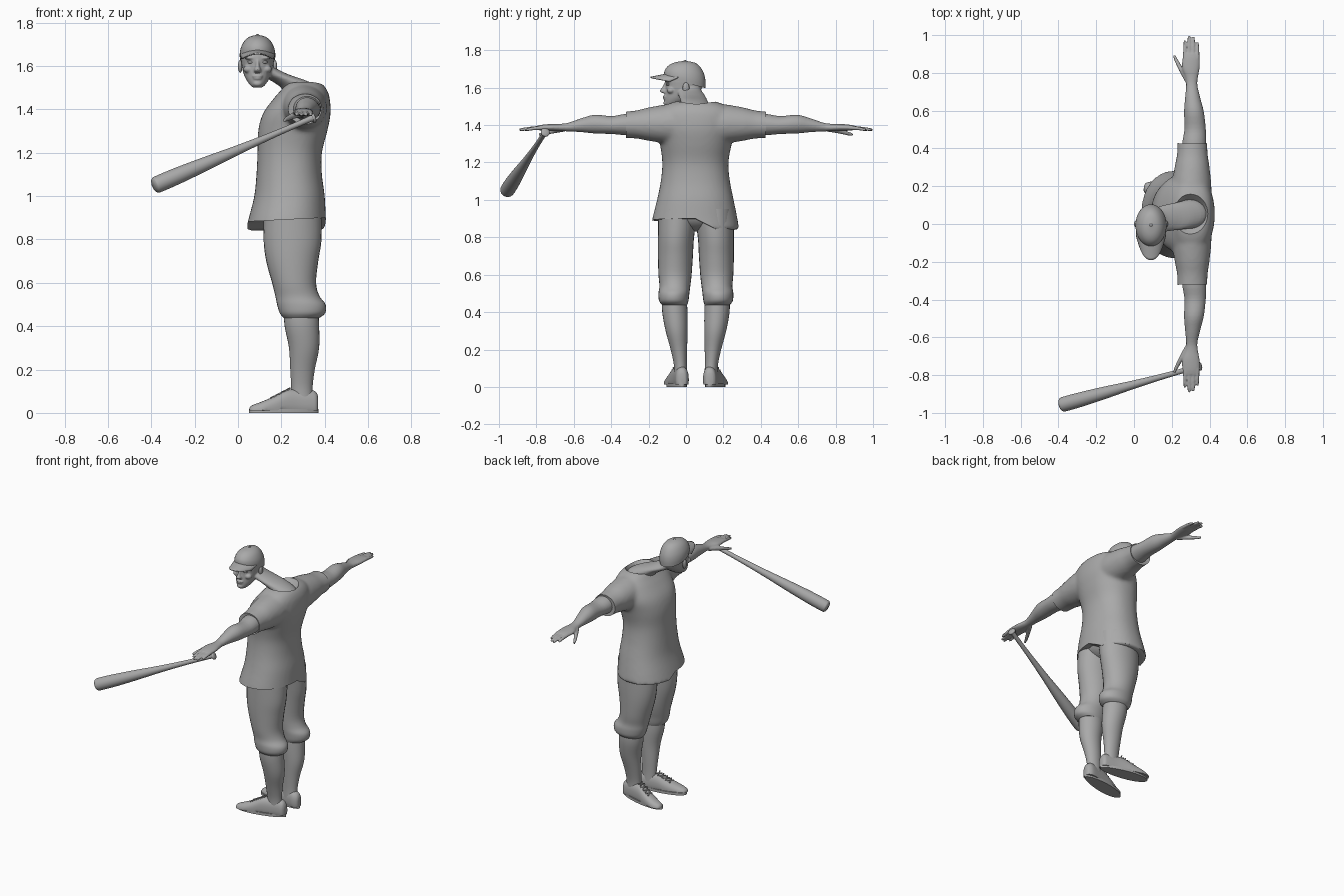
import bpy, bmesh, math
from mathutils import Vector

if "Cube" in bpy.data.objects:
    bpy.data.objects.remove(bpy.data.objects["Cube"])

MID = 0.053  # the body's own plane of symmetry, across y
grey = bpy.data.materials.new("plain grey")
grey.use_nodes = True
grey.diffuse_color = (0.4, 0.4, 0.4, 1)
grey.node_tree.nodes["Principled BSDF"].inputs["Base Color"].default_value = grey.diffuse_color


def select(objs):
    bpy.ops.object.select_all(action='DESELECT')
    for o in objs:
        o.select_set(True)
    bpy.context.view_layer.objects.active = objs[0]


def finish(name, bm, angle=40):
    bmesh.ops.recalc_face_normals(bm, faces=bm.faces)
    mesh = bpy.data.meshes.new(name)
    bm.to_mesh(mesh)
    bm.free()
    mesh.materials.append(grey)
    ob = bpy.data.objects.new(name, mesh)
    bpy.context.collection.objects.link(ob)
    select([ob])
    bpy.ops.object.shade_smooth_by_angle(angle=math.radians(angle))
    return ob


def spline(rows, steps):
    """Smooth rows of numbers with a Catmull-Rom curve."""
    out = []
    for i in range(len(rows) - 1):
        a, b, c, d = (rows[max(0, min(len(rows) - 1, i + k))] for k in (-1, 0, 1, 2))
        for s in range(steps):
            t = s / steps
            out.append([q + t / 2 * (r - p + t * (2 * p - 5 * q + 4 * r - w + t * (3 * (q - r) + w - p)))
                        for p, q, r, w in zip(a, b, c, d)])
    return out + [list(rows[-1])]


def loft(name, axis, rings, side=0, n=28, steps=4, power=1.0, bend=None):
    """Rings are (position, low, high, low, high) on the two other axes.
    A side of 1 or -1 measures y outward from the body's middle."""
    bm = bmesh.new()
    others = [k for k in range(3) if k != axis]
    loops = []
    for pos, a0, a1, b0, b1 in spline(rings, steps):
        loop = []
        for k in range(n):
            t = math.tau * k / n
            c, s = math.cos(t), math.sin(t)
            p = Vector()
            p[axis] = pos
            p[others[0]] = (a0 + a1) / 2 + (a1 - a0) / 2 * math.copysign(abs(c) ** power, c)
            p[others[1]] = (b0 + b1) / 2 + (b1 - b0) / 2 * math.copysign(abs(s) ** power, s)
            if side:
                p.y = MID + side * p.y
            if bend:
                bend(p)
            loop.append(bm.verts.new(p))
        loops.append(loop)
    for u, v in zip(loops, loops[1:]):
        for k in range(n):
            bm.faces.new((u[k], u[(k + 1) % n], v[(k + 1) % n], v[k]))
    bm.faces.new(loops[0])
    bm.faces.new(loops[-1])
    return finish(name, bm)


def ball(name, centre, radii):
    bm = bmesh.new()
    bmesh.ops.create_uvsphere(bm, u_segments=20, v_segments=12, radius=1)
    bmesh.ops.scale(bm, vec=radii, verts=bm.verts)
    bmesh.ops.translate(bm, vec=centre, verts=bm.verts)
    return finish(name, bm)


def tube(name, p, q, radius):
    p, q = Vector(p), Vector(q)
    ob = loft(name, 2, [(z, -radius, radius, -radius, radius) for z in (0, (q - p).length)], n=8, steps=1)
    ob.location = p
    ob.rotation_euler = (q - p).to_track_quat('Z', 'Y').to_euler()
    return ob


def fuse(parts, voxel, smooth):
    """Melt overlapping parts into one smooth skin."""
    select(parts)
    bpy.ops.object.join()
    ob = parts[0]
    mod = ob.modifiers.new("melt", 'REMESH')
    mod.mode, mod.voxel_size, mod.use_smooth_shade = 'VOXEL', voxel, True
    mod = ob.modifiers.new("soften", 'SMOOTH')
    mod.factor, mod.iterations = 0.5, smooth
    for m in list(ob.modifiers):
        bpy.ops.object.modifier_apply(modifier=m.name)
    return ob


def cut(ob, cutter):
    mod = ob.modifiers.new("cut", 'BOOLEAN')
    mod.operation, mod.object = 'DIFFERENCE', cutter
    select([ob])
    bpy.ops.object.modifier_apply(modifier=mod.name)
    bpy.data.objects.remove(cutter)


# Shirt: torso and sleeves melted together, then trimmed at hem, cuffs and neckline
shirt = [loft("shirt", 2, [
    (.84, .035, .41, -.19, .285), (.90, .05, .405, -.18, .275), (1.0, .075, .4, -.155, .255),
    (1.1, .085, .387, -.135, .235), (1.2, .09, .387, -.127, .227), (1.3, .093, .412, -.14, .245),
    (1.38, .115, .427, -.16, .265), (1.45, .165, .423, -.16, .265), (1.49, .2, .41, -.13, .235),
    (1.515, .22, .39, -.09, .19), (1.53, .24, .36, -.04, .14)], power=.9, n=40)]
for side in (1, -1):
    shirt.append(loft("sleeve", 1, [
        (.05, .2, .41, 1.29, 1.52), (.15, .2, .41, 1.3, 1.512), (.25, .215, .4, 1.315, 1.495),
        (.32, .228, .39, 1.328, 1.478), (.40, .23, .388, 1.33, 1.47)], side))
shirt = fuse(shirt, .011, 7)
cut(shirt, loft("hem_cutter", 0, [(-.2, -.5, .6, .6, .868), (.6, -.5, .6, .6, .913)],
                n=4, steps=1, bend=lambda p: setattr(p, 'z', p.x * .05 + (.88 if p.z > .75 else .6))))
for side in (1, -1):
    cut(shirt, ball("cuff_cutter", (.31, MID + side * .465, 1.4), (.2, .1, .2)))
cut(shirt, loft("neckline_cutter", 2, [(1.478, .23, .375, -.01, .116), (1.6, .15, .43, -.12, .226)], steps=1))
select([shirt])
bpy.ops.object.shade_smooth_by_angle(angle=math.radians(40))

# Head and neck
cx = .09
head = [loft("head", 2, [
    (1.5, .07, .11, -.105, -.06), (1.512, .055, .125, -.115, -.02), (1.54, .036, .144, -.115, .03),
    (1.57, .024, .156, -.112, .07), (1.61, .016, .164, -.11, .09), (1.65, .014, .166, -.11, .095),
    (1.7, .03, .15, -.085, .08), (1.725, .06, .12, -.04, .04)]),
    loft("neck", 2, [
        (1.42, .22, .4, -.04, .145), (1.49, .205, .385, -.025, .13), (1.53, .155, .32, -.03, .115),
        (1.56, .095, .235, -.04, .1), (1.59, .06, .175, -.05, .08), (1.62, .05, .15, -.04, .08)]),
    loft("nose", 2, [(1.57, cx - .016, cx + .016, -.125, -.09), (1.582, cx - .017, cx + .017, -.141, -.09),
                     (1.6, cx - .01, cx + .01, -.129, -.09), (1.628, cx - .008, cx + .008, -.114, -.09)]),
    ball("upper_lip", (cx, -.11, 1.553), (.025, .014, .007)),
    ball("lower_lip", (cx, -.109, 1.542), (.021, .014, .007)),
    ball("chin", (cx, -.104, 1.518), (.022, .017, .014))]
for s in (1, -1):
    head.append(ball("brow", (cx + s * .033, -.094, 1.637), (.028, .018, .008)))
    head.append(ball("cheek", (cx + s * .042, -.08, 1.585), (.024, .022, .018)))
fuse(head, .0045, 3)
for s, word in ((1, "left"), (-1, "right")):
    ball(word + "_eye", (cx + s * .032, -.094, 1.617), (.014, .013, .007))
    ball(word + "_ear", (cx + s * .08, .0, 1.598), (.01, .018, .03))

# Cap with a rim that drops toward the back
def tilt(p):
    p.z -= max(0, 1.745 - p.z) * p.y * 2.2


loft("cap", 2, [
    (1.625, .009, .171, -.116, .103), (1.655, .008, .172, -.117, .104), (1.685, .014, .166, -.11, .097),
    (1.715, .03, .15, -.09, .077), (1.734, .053, .127, -.058, .048), (1.743, .085, .095, -.01, 0)],
     n=36, bend=tilt)
ball("cap_button", (cx, -.005, 1.743), (.008, .008, .004))
bm = bmesh.new()
bmesh.ops.create_grid(bm, x_segments=16, y_segments=8, size=1)
for v in bm.verts:
    u, w = v.co.x, (v.co.y + 1) / 2
    v.co = (cx + .076 * u * (1 - .12 * w * w),
            -.04 - .05 * (1 - u * u) - w * .1 * (1 - .55 * abs(u) ** 3),
            1.672 - .02 * w - .02 * u * u)
brim = finish("cap_brim", bm)
brim.modifiers.new("thickness", 'SOLIDIFY').thickness = .006

# Limbs, mirrored across the body
for side, word in ((1, "left_"), (-1, "right_")):
    # The body faces -x, so its own left is toward -y
    word = "right_" if side == 1 else "left_"
    loft(word + "trouser_leg", 2, [
        (.95, .12, .385, -.01, .2), (.8, .118, .385, .01, .203), (.7, .13, .37, .016, .203),
        (.6, .157, .36, .023, .2), (.54, .172, .375, .03, .195), (.5, .18, .404, .035, .2),
        (.46, .193, .402, .04, .197), (.438, .21, .375, .047, .18)], side)
    loft(word + "lower_leg", 2, [
        (.48, .21, .37, .05, .18), (.4, .215, .374, .045, .18), (.3, .235, .374, .045, .162),
        (.2, .241, .354, .047, .135), (.12, .245, .344, .048, .118), (.06, .245, .345, .045, .115)], side)
    arm = [loft(word + "arm", 1, [
        (.25, .25, .385, 1.34, 1.46), (.37, .255, .383, 1.345, 1.46), (.45, .267, .38, 1.352, 1.448),
        (.54, .265, .37, 1.355, 1.455), (.61, .27, .352, 1.362, 1.437), (.68, .276, .336, 1.366, 1.413),
        (.72, .272, .338, 1.367, 1.407), (.77, .255, .347, 1.368, 1.406), (.82, .256, .348, 1.37, 1.402),
        (.85, .262, .342, 1.374, 1.396)], side),
        loft("thumb", 1, [(.7, .27, .31, 1.365, 1.395), (.76, .238, .268, 1.355, 1.383),
                          (.81, .215, .237, 1.345, 1.367), (.84, .206, .22, 1.341, 1.356)], side, n=12)]
    for x, tip in ((.27, .92), (.292, .945), (.314, .94), (.336, .91)):
        arm.append(loft("finger", 1, [
            (.82, x - .011, x + .011, 1.374, 1.398), ((.82 + tip) / 2, x - .01, x + .01, 1.372, 1.392),
            (tip - .01, x - .008, x + .008, 1.368, 1.384), (tip, x - .004, x + .004, 1.37, 1.379)], side, n=12))
    fuse(arm, .005, 3)

    # Shoe: toes turn outward
    def flatten(p):
        p.z = max(p.z, .012)
    loft(word + "shoe", 0, [
        (.052, .125, .145, .0, .022), (.065, .105, .165, -.02, .035), (.11, .085, .172, -.03, .052),
        (.17, .065, .158, -.03, .078), (.225, .055, .14, -.03, .105), (.28, .046, .124, -.03, .108),
        (.335, .038, .112, -.03, .108), (.36, .045, .105, -.02, .095), (.37, .055, .092, 0, .075)],
         side, bend=flatten, power=.85)
    loft(word + "sole", 2, [(0, 0, 1, 0, 1), (.018, 0, 1, 0, 1)], n=36, steps=1,
         bend=lambda p: setattr(p, 'xy', (
             .05 + .322 * p.x,
             MID + side * (.128 - .055 * p.x + (p.y - .5) * (.106 - .025 * p.x)))))
    for k in range(4):
        x, z = .15 + k * .024, .074 + k * .0125
        y = .115 - k * .007
        for e in (1, -1):
            tube(word + "shoe_lace", (x, MID + side * (y - e * .022), z - .006),
                 (x + .018, MID + side * (y + e * .022), z + .003), .004)

# Hips under the shirt join the legs
ball("hips", (.25, MID, .93), (.13, .17, .1))

# Bat hanging from the hand
bat = loft("bat", 2, [(z, -r, r, -r, r) for z, r in (
    (0, .012), (.006, .024), (.018, .022), (.03, .014), (.2, .0145), (.4, .022), (.55, .031),
    (.7, .038), (.81, .039), (.83, .034), (.838, .02))])
grip, end = Vector((.355, -.75, 1.365)), Vector((-.41, -.965, 1.037))
bat.location = grip
bat.rotation_euler = (end - grip).to_track_quat('Z', 'Y').to_euler()
